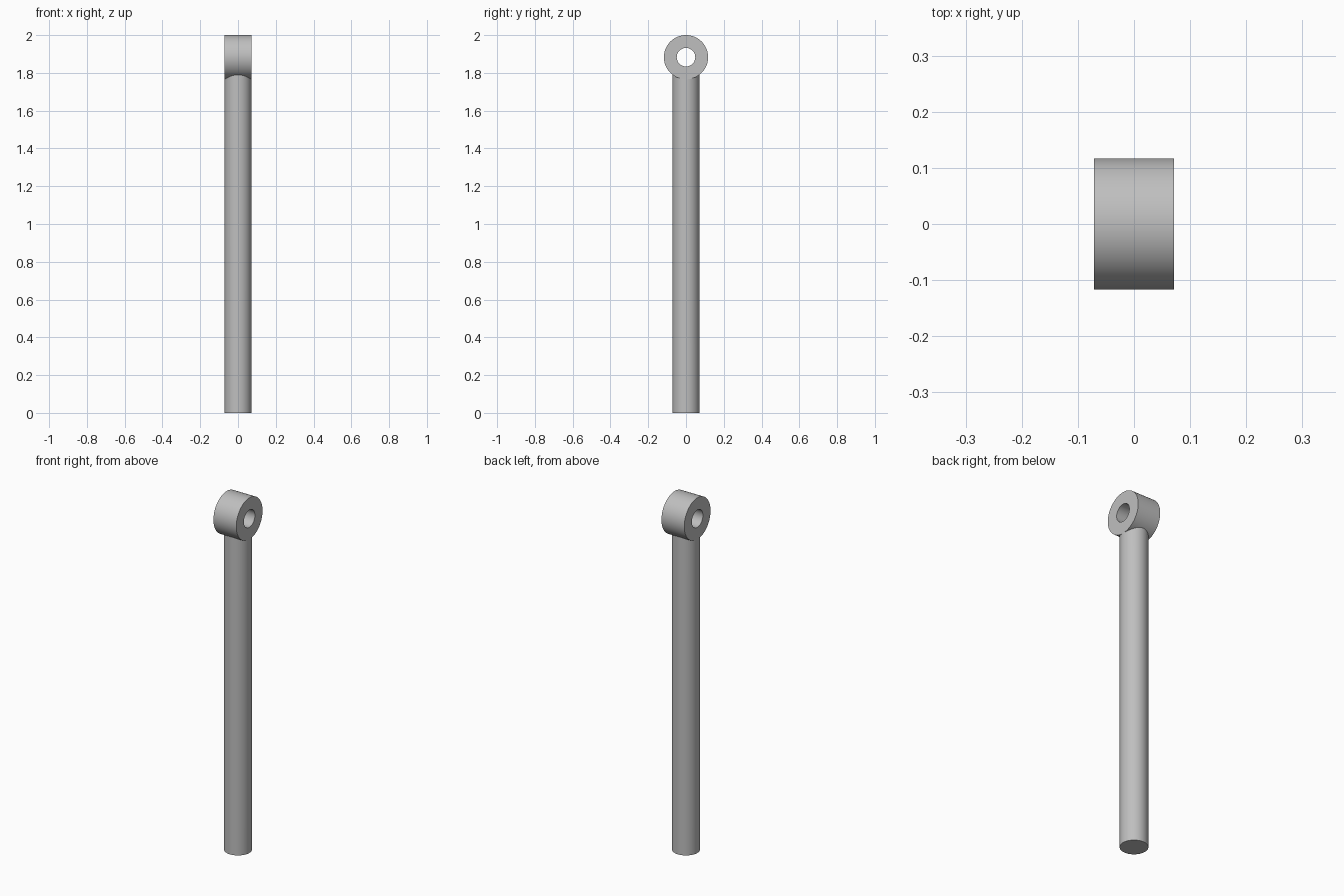
import bpy
import bmesh
from math import cos, sin, sqrt, tau, radians

cube = bpy.data.objects.get("Cube")
if cube:
    bpy.data.objects.remove(cube, do_unlink=True)

ROD_R = 0.071
EYE_R = 0.117
HOLE_R = 0.049
EYE_Z = 2 - EYE_R
SIDES = 96

# Plain grey metal
metal = bpy.data.materials.new("grey metal")
metal.use_nodes = True
grey = (0.52, 0.52, 0.52, 1)
metal.diffuse_color = grey
metal.node_tree.nodes["Principled BSDF"].inputs["Base Color"].default_value = grey


def loop(bm, place):
    """One closed loop of vertices; place maps (cos, sin) to a point."""
    return [bm.verts.new(place(cos(tau * i / SIDES), sin(tau * i / SIDES)))
            for i in range(SIDES)]


def bridge(bm, a, b):
    for i in range(SIDES):
        j = (i + 1) % SIDES
        bm.faces.new((a[i], a[j], b[j], b[i]))


def finish(bm, name):
    bmesh.ops.recalc_face_normals(bm, faces=bm.faces)
    mesh = bpy.data.meshes.new(name)
    bm.to_mesh(mesh)
    bm.free()
    mesh.materials.append(metal)
    obj = bpy.data.objects.new(name, mesh)
    bpy.context.collection.objects.link(obj)
    bpy.ops.object.select_all(action='DESELECT')
    obj.select_set(True)
    bpy.context.view_layer.objects.active = obj
    bpy.ops.object.shade_smooth_by_angle(angle=radians(30))


# Rod with a saddle-shaped top that fits the eye
bm = bmesh.new()
bottom = loop(bm, lambda c, s: (ROD_R * c, ROD_R * s, 0))
top = loop(bm, lambda c, s: (ROD_R * c, ROD_R * s,
                             EYE_Z - sqrt(EYE_R ** 2 - (ROD_R * s) ** 2) + 0.001))
bridge(bm, bottom, top)
bm.faces.new(bottom)
finish(bm, "rod")

# Eye: a thick ring with its hole running left to right
bm = bmesh.new()
section = [(-ROD_R, EYE_R), (ROD_R, EYE_R), (ROD_R, HOLE_R), (-ROD_R, HOLE_R)]
loops = [loop(bm, lambda c, s, x=x, r=r: (x, r * c, EYE_Z + r * s))
         for x, r in section]
for k in range(4):
    bridge(bm, loops[k], loops[(k + 1) % 4])
finish(bm, "eye_ring")
